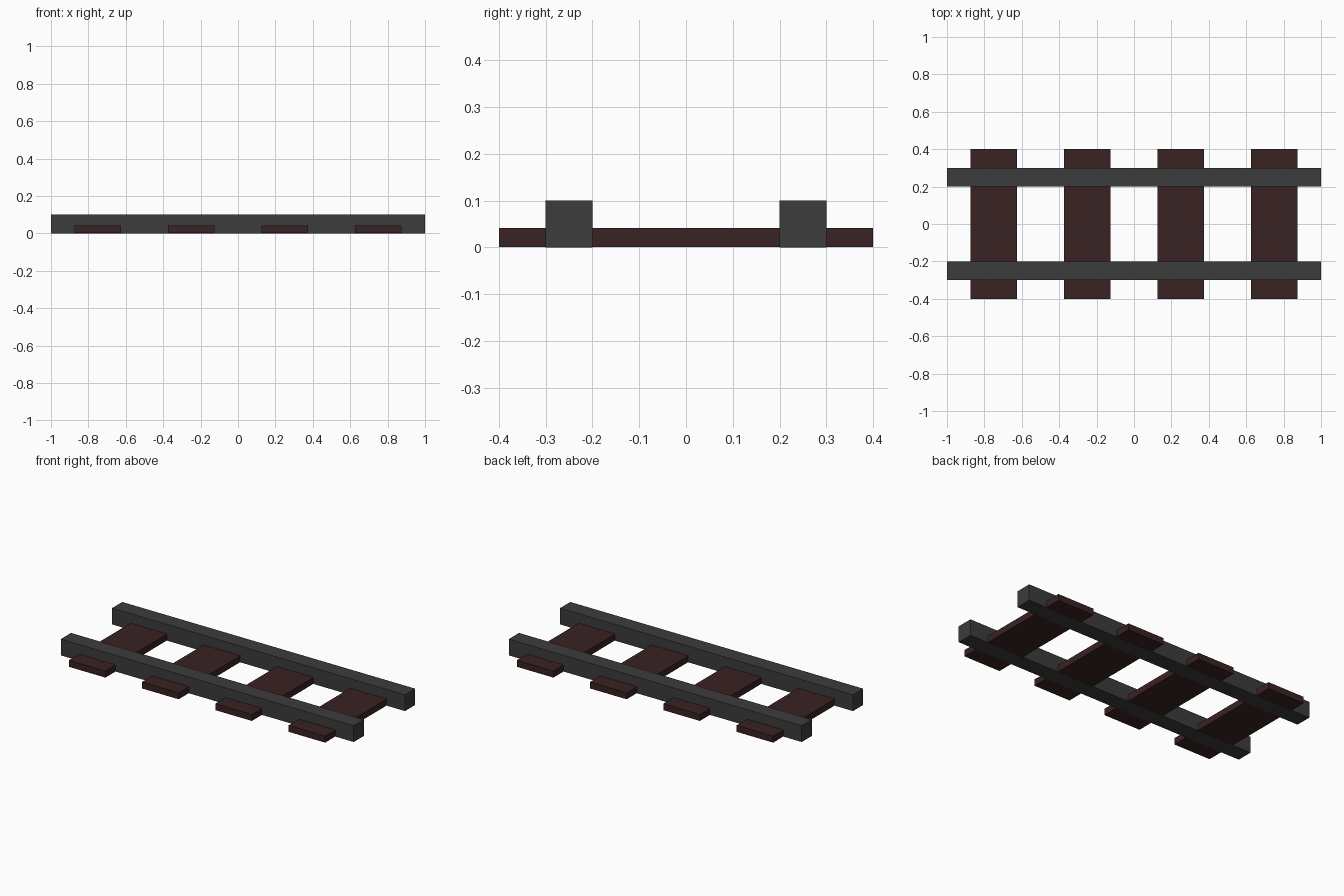
import bpy

cube = bpy.data.objects.get("Cube")
if cube:
    bpy.data.objects.remove(cube, do_unlink=True)


def make_material(name, rgb):
    mat = bpy.data.materials.new(name)
    mat.use_nodes = True
    colour = (*rgb, 1.0)
    mat.diffuse_color = colour
    mat.node_tree.nodes["Principled BSDF"].inputs["Base Color"].default_value = colour
    return mat


def box(name, size, centre, mat):
    bpy.ops.mesh.primitive_cube_add(size=1, location=centre)
    obj = bpy.context.object
    obj.name = name
    obj.scale = size
    bpy.ops.object.transform_apply(location=False, rotation=False, scale=True)
    obj.data.materials.append(mat)
    return obj


steel = make_material("dark steel", (0.045, 0.045, 0.045))
wood = make_material("dark wood", (0.042, 0.016, 0.016))

# Two square rails running the full length
for side, y in (("front", -0.25), ("back", 0.25)):
    box(f"{side}_rail", (2, 0.1, 0.1), (0, y, 0.05), steel)

# Four flat sleepers, a hair above the rail undersides
for i in range(4):
    box(f"sleeper_{i + 1}", (0.25, 0.8, 0.04), (-0.75 + 0.5 * i, 0, 0.021), wood)
